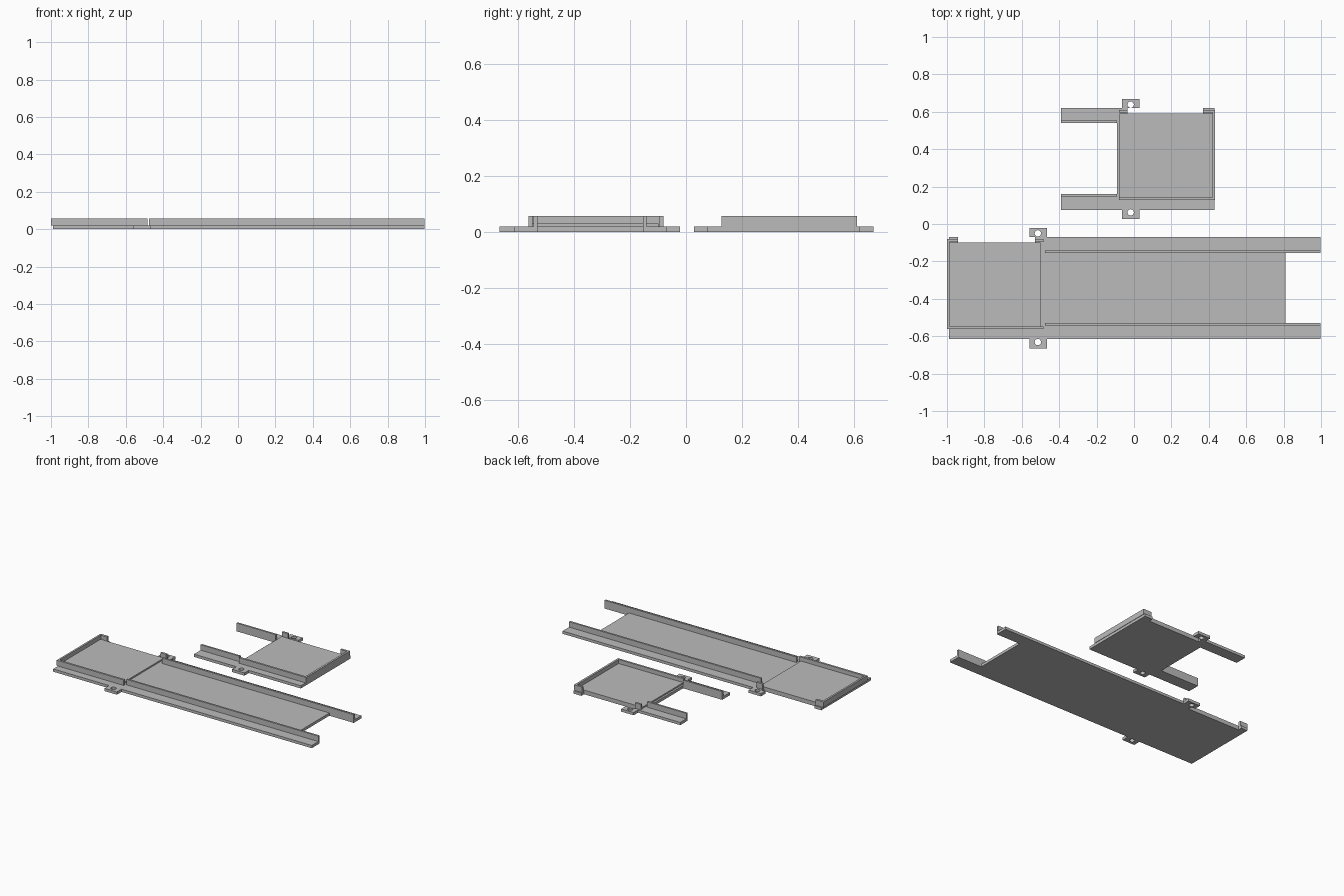
import bpy
import math

if "Cube" in bpy.data.objects:
    bpy.data.objects.remove(bpy.data.objects["Cube"])

BASE, FLOOR, TOP = 0.019, 0.029, 0.057

grey = bpy.data.materials.new("plain grey")
grey.diffuse_color = (0.5, 0.5, 0.5, 1)
grey.use_nodes = True
grey.node_tree.nodes["Principled BSDF"].inputs["Base Color"].default_value = grey.diffuse_color


def prism(name, outline, z0, z1, holes=()):
    """Extrude a flat outline, with optional round holes, from z0 to z1."""
    curve = bpy.data.curves.new(name, 'CURVE')
    curve.dimensions = '2D'
    curve.fill_mode = 'BOTH'
    curve.extrude = (z1 - z0) / 2
    loops = [outline]
    for cx, cy in holes:
        loops.append([(cx + 0.017 * math.cos(i * math.tau / 24),
                       cy + 0.017 * math.sin(i * math.tau / 24)) for i in range(24)])
    for loop in loops:
        spline = curve.splines.new('POLY')
        spline.points.add(len(loop) - 1)
        for p, (x, y) in zip(spline.points, loop):
            p.co = (x, y, 0, 1)
        spline.use_cyclic_u = True
    temp = bpy.data.objects.new(name + "_helper", curve)
    bpy.context.collection.objects.link(temp)
    graph = bpy.context.evaluated_depsgraph_get()
    mesh = bpy.data.meshes.new_from_object(temp.evaluated_get(graph))
    bpy.data.objects.remove(temp)
    for v in mesh.vertices:
        v.co.z += (z0 + z1) / 2
    for p in mesh.polygons:
        p.use_smooth = False
    mesh.materials.clear()
    mesh.materials.append(grey)
    obj = bpy.data.objects.new(name, mesh)
    bpy.context.collection.objects.link(obj)
    return obj


def box(name, x0, x1, y0, y1, z0, z1):
    return prism(name, [(x0, y0), (x1, y0), (x1, y1), (x0, y1)], z0, z1)


# Long holder: base with screw tabs, back notch and open right end
prism("long_base", [
    (-0.99, -0.614), (-0.56, -0.614), (-0.56, -0.665), (-0.465, -0.665),
    (-0.465, -0.614), (0.997, -0.614), (0.997, -0.53), (0.81, -0.53),
    (0.81, -0.154), (0.997, -0.154), (0.997, -0.07), (-0.465, -0.07),
    (-0.465, -0.022), (-0.56, -0.022), (-0.56, -0.07), (-0.53, -0.07),
    (-0.53, -0.098), (-0.94, -0.098), (-0.94, -0.07), (-0.99, -0.07)],
    0, BASE, [(-0.514, -0.05), (-0.514, -0.631)])
box("long_tray_floor", -0.99, -0.5, -0.55, -0.098, BASE, FLOOR)
prism("long_tray_wall", [
    (-0.485, -0.561), (-1.0, -0.561), (-1.0, -0.08), (-0.94, -0.08),
    (-0.94, -0.096), (-0.987, -0.096), (-0.987, -0.547), (-0.485, -0.547)], BASE, TOP)
box("long_tray_post", -0.53, -0.485, -0.096, -0.08, BASE, TOP)
for side, y in (("front", -0.543), ("back", -0.154)):
    box("long_rail_" + side, -0.477, 0.997, y, y + 0.013, BASE, TOP)

# Short holder: same idea turned to face left, with no channel floor
prism("short_base", [
    (-0.39, 0.075), (-0.065, 0.075), (-0.065, 0.028), (0.03, 0.028),
    (0.03, 0.075), (0.43, 0.075), (0.43, 0.62), (0.37, 0.62),
    (0.37, 0.59), (-0.035, 0.59), (-0.035, 0.62), (0.03, 0.62),
    (0.03, 0.668), (-0.065, 0.668), (-0.065, 0.62), (-0.39, 0.62),
    (-0.39, 0.541), (-0.09, 0.541), (-0.09, 0.16), (-0.39, 0.16)],
    0, BASE, [(-0.018, 0.062), (-0.018, 0.638)])
box("short_tray_floor", -0.077, 0.42, 0.135, 0.59, BASE, FLOOR)
prism("short_tray_wall", [
    (-0.08, 0.127), (0.433, 0.127), (0.433, 0.61), (0.37, 0.61),
    (0.37, 0.596), (0.419, 0.596), (0.419, 0.141), (-0.08, 0.141)], BASE, TOP)
box("short_tray_post", -0.08, -0.035, 0.596, 0.61, BASE, TOP)
for side, y in (("front", 0.147), ("back", 0.541)):
    box("short_rail_" + side, -0.39, -0.09, y, y + 0.013, BASE, TOP)
